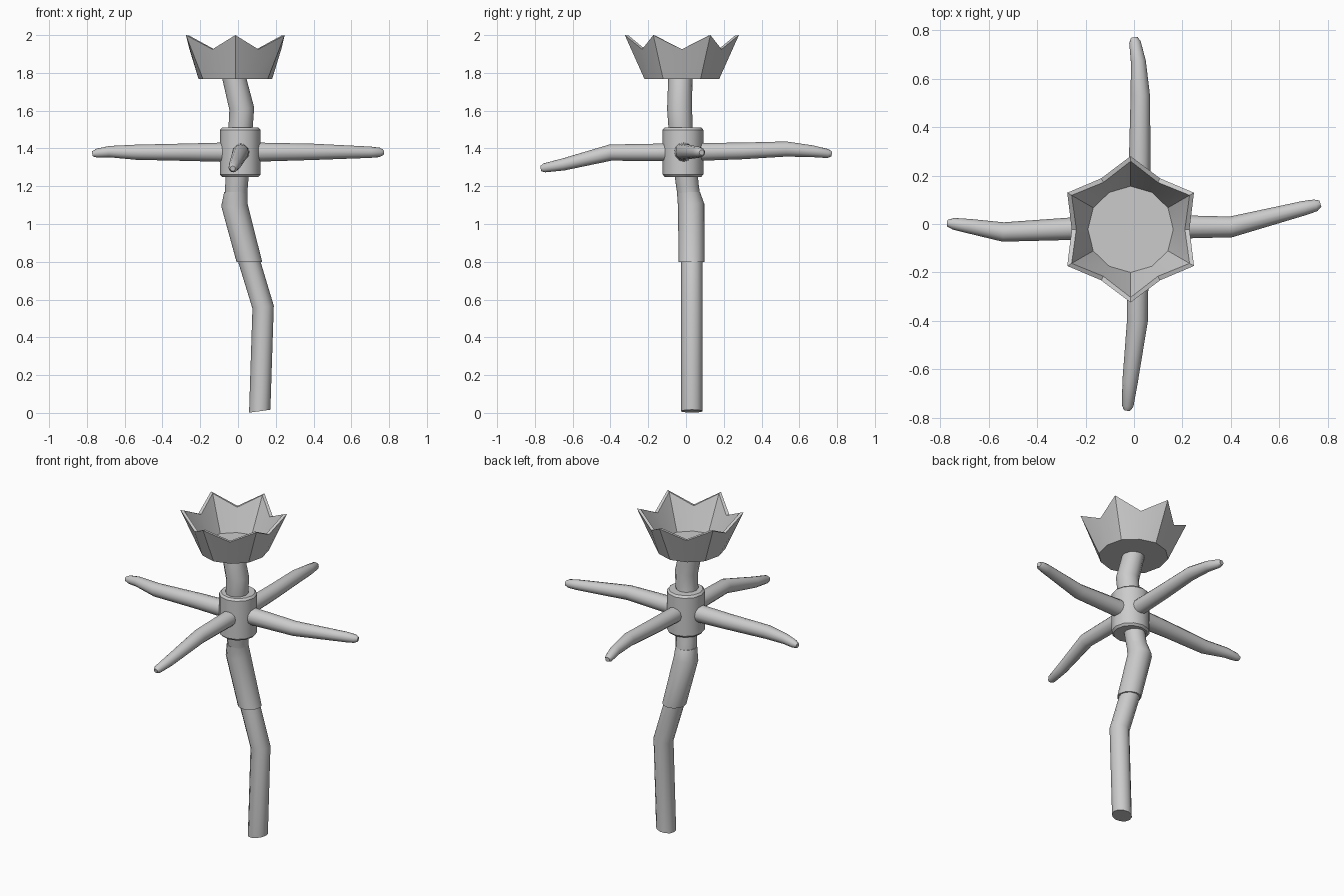
import bpy, bmesh, math
from mathutils import Vector

if "Cube" in bpy.data.objects:
    bpy.data.objects.remove(bpy.data.objects["Cube"])


def finish(name, bm, angle=35):
    bmesh.ops.recalc_face_normals(bm, faces=bm.faces)
    mesh = bpy.data.meshes.new(name)
    bm.to_mesh(mesh)
    bm.free()
    obj = bpy.data.objects.new(name, mesh)
    bpy.context.collection.objects.link(obj)
    bpy.ops.object.select_all(action='DESELECT')
    obj.select_set(True)
    bpy.context.view_layer.objects.active = obj
    bpy.ops.object.shade_smooth_by_angle(angle=math.radians(angle))
    return obj


def tube(name, path, sides=12, start=None, end=None):
    """Capped tube through (x, y, z, radius) points; start/end override cap normals."""
    pts = [Vector(p[:3]) for p in path]
    bm = bmesh.new()
    rings = []
    for i, p in enumerate(pts):
        a = (p - pts[i - 1]).normalized() if i else Vector()
        b = (pts[i + 1] - p).normalized() if i < len(pts) - 1 else Vector()
        n = (a + b).normalized()
        if i == 0 and start:
            n = Vector(start).normalized()
        if i == len(pts) - 1 and end:
            n = Vector(end).normalized()
        ref = Vector((0, 0, 1)) if abs(n.z) < 0.7 else Vector((0, 1, 0))
        u = n.cross(ref).normalized()
        v = n.cross(u)
        rings.append([bm.verts.new(p + path[i][3] * (
            u * math.cos(math.tau * k / sides) + v * math.sin(math.tau * k / sides)))
            for k in range(sides)])
    skin(bm, rings)
    return finish(name, bm)


def skin(bm, rings):
    n = len(rings[0])
    for r, s in zip(rings, rings[1:]):
        for k in range(n):
            bm.faces.new((r[k], r[(k + 1) % n], s[(k + 1) % n], s[k]))
    bm.faces.new(rings[0])
    bm.faces.new(rings[-1])


# Crooked stem and the sleeve around its middle
tube("stem", [(.115, .031, .009, .057), (.133, .031, .56, .057), (.06, .031, .8, .057),
              (-.016, .024, 1.1, .058), (-.008, .008, 1.2, .06), (.013, -.028, 1.5, .064),
              (.02, -.034, 1.61, .066), (-.022, -.03, 1.78, .064)],
     start=(-.14, 0, 1), end=(0, 0, 1))
tube("sleeve", [(.06, .029, .8, .068), (-.019, .027, 1.1, .07), (-.012, .013, 1.17, .061)],
     start=(0, 0, 1), end=(0, 0, 1))

# Hub with small chamfers
hx, hy = .012, -.016
tube("hub", [(hx, hy, 1.25, .097), (hx, hy, 1.262, .108),
             (hx, hy, 1.498, .108), (hx, hy, 1.51, .097)], sides=12)

# Four bent, tapering arms
tube("right_arm", [(0, -.012, 1.38, .053), (.4, -.012, 1.382, .043), (.7, .065, 1.38, .03),
                   (.75, .077, 1.379, .025), (.769, .083, 1.378, .014)])
tube("left_arm", [(0, -.015, 1.38, .053), (-.27, -.02, 1.38, .046), (-.54, -.033, 1.38, .04),
                  (-.68, -.009, 1.383, .03), (-.745, .001, 1.375, .024),
                  (-.77, .004, 1.371, .014)])
tube("back_arm", [(.02, 0, 1.38, .048), (.024, .3, 1.387, .044), (.026, .53, 1.397, .04),
                  (.018, .67, 1.385, .031), (.004, .75, 1.373, .024),
                  (.001, .77, 1.371, .014)])
tube("front_arm", [(.015, 0, 1.38, .048), (.014, -.4, 1.378, .043), (-.016, -.65, 1.315, .032),
                   (-.026, -.75, 1.297, .024), (-.028, -.768, 1.293, .014)])

# Flared cup with six points: outer wall, rim, inner wall and floor
cx, cy = -.014, -.022
bm = bmesh.new()


def cup_ring(r_tip, r_valley, z_tip, z_valley):
    ring = []
    for k in range(12):
        a = math.radians(30 * k)
        r, z = (r_tip, z_tip) if k % 2 else (r_valley, z_valley)
        ring.append(bm.verts.new((cx + r * math.cos(a), cy + r * math.sin(a), z)))
    return ring


skin(bm, [cup_ring(.198, .195, 1.768, 1.768), cup_ring(.302, .243, 2, 1.925),
          cup_ring(.281, .224, 1.997, 1.925), cup_ring(.178, .176, 1.79, 1.79)])
finish("flower_cup", bm, 25)
